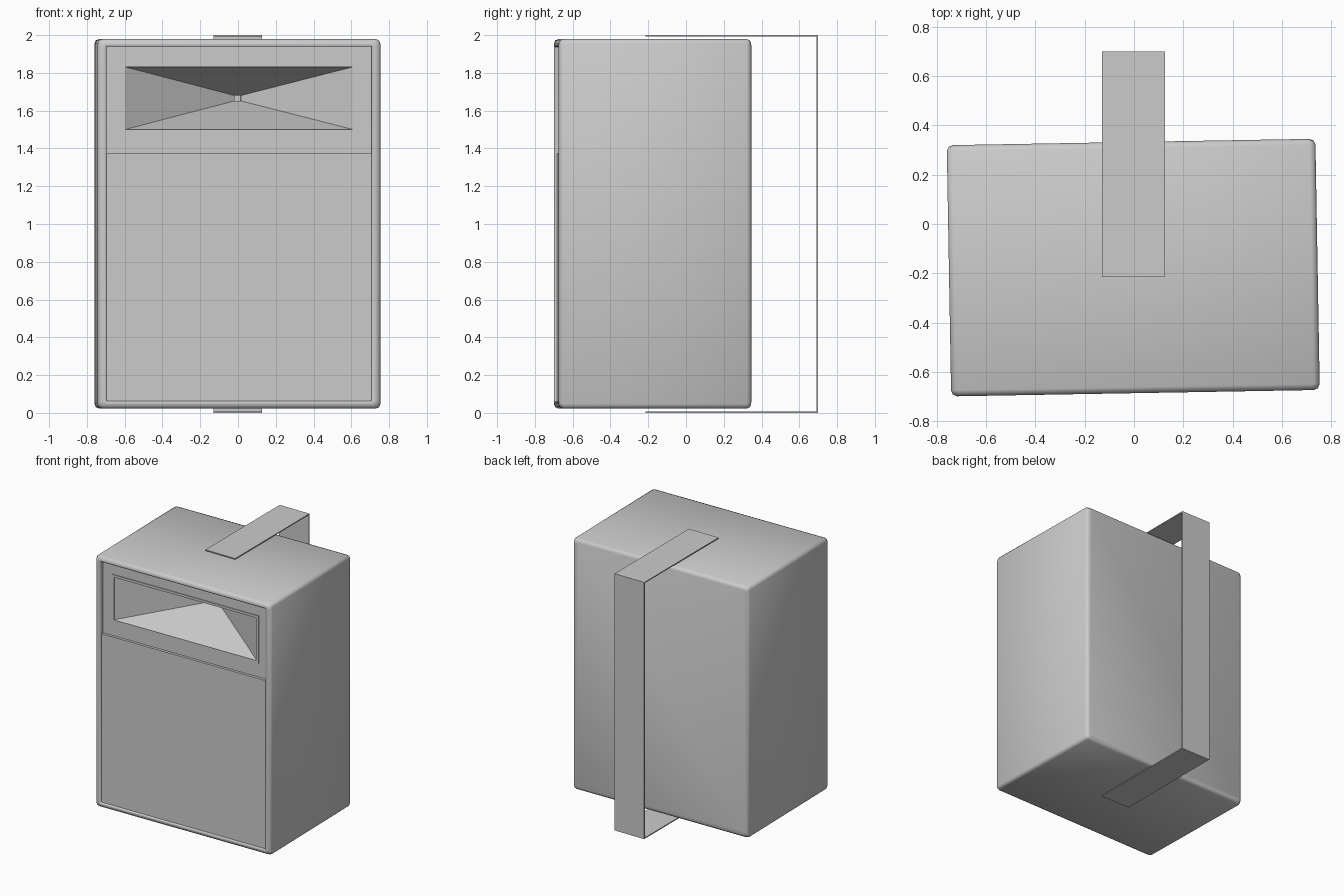
import bpy, bmesh, math
from mathutils import Matrix

if "Cube" in bpy.data.objects:
    bpy.data.objects.remove(bpy.data.objects["Cube"])

# The cabinet is turned by one degree inside its straight bracket
PIVOT = Matrix.Translation((-0.003, -0.177, 0)) @ Matrix.Rotation(math.radians(1.0), 4, 'Z')
FRONT = -0.51


def ring(hx, z0, z1, y, r=0.0, seg=2):
    """Rectangle loop in the xz plane, counter-clockwise from the front."""
    if r == 0:
        return [(-hx, y, z0), (hx, y, z0), (hx, y, z1), (-hx, y, z1)]
    pts = []
    for cx, cz, start in ((-hx + r, z0 + r, 180), (hx - r, z0 + r, 270),
                          (hx - r, z1 - r, 0), (-hx + r, z1 - r, 90)):
        for i in range(seg + 1):
            a = math.radians(start + 90 * i / seg)
            pts.append((cx + r * math.cos(a), y, cz + r * math.sin(a)))
    return pts


def loft(name, rings, start_cap=False, end_cap=False, smooth=None, matrix=PIVOT):
    bm = bmesh.new()
    loops = [[bm.verts.new(p) for p in r] for r in rings]
    n = len(loops[0])
    for a, b in zip(loops, loops[1:]):
        for i in range(n):
            j = (i + 1) % n
            bm.faces.new((a[i], a[j], b[j], b[i]))
    if start_cap:
        bm.faces.new(loops[0][::-1])
    if end_cap:
        bm.faces.new(loops[-1])
    bm.transform(matrix)
    mesh = bpy.data.meshes.new(name)
    bm.to_mesh(mesh)
    bm.free()
    obj = bpy.data.objects.new(name, mesh)
    bpy.context.collection.objects.link(obj)
    if smooth:
        bpy.ops.object.select_all(action='DESELECT')
        obj.select_set(True)
        bpy.context.view_layer.objects.active = obj
        bpy.ops.object.shade_smooth_by_angle(angle=math.radians(smooth))
    return obj


# Cabinet shell: softened back edges, sides, rounded front rim, recess wall
HX, Z0, Z1, B = 0.7485, 0.023, 1.979, 0.024


def outer(inset, y):
    return ring(HX - inset, Z0 + inset, Z1 - inset, y, B)


loft("cabinet", [
    outer(B, 0.51), outer(B * 0.3, 0.51 - B * 0.3), outer(0, 0.51 - B),
    outer(0, FRONT + B), outer(B * 0.3, FRONT + B * 0.3), outer(B, FRONT),
    ring(0.706, 0.058, 1.943, FRONT, 0.004),
    ring(0.702, 0.062, 1.939, FRONT + 0.005, 0.004),
    ring(0.702, 0.062, 1.939, FRONT + 0.036, 0.004)],
    start_cap=True, smooth=50)

# Recessed baffle running into the flared horn and its small throat
loft("baffle_and_horn", [
    ring(0.703, 0.061, 1.94, FRONT + 0.035),
    ring(0.605, 1.50, 1.832, FRONT + 0.035),
    ring(0.016, 1.652, 1.68, FRONT + 0.42),
    ring(0.016, 1.652, 1.68, FRONT + 0.45)], end_cap=True)

# Thin flange around the horn mouth
loft("horn_flange", [
    ring(0.624, 1.481, 1.851, FRONT + 0.035),
    ring(0.624, 1.481, 1.851, FRONT + 0.029),
    ring(0.605, 1.50, 1.832, FRONT + 0.029),
    ring(0.605, 1.50, 1.832, FRONT + 0.035)])

# Lower grille panel standing proud of the baffle
loft("grille", [
    ring(0.702, 0.062, 1.373, FRONT + 0.035),
    ring(0.702, 0.062, 1.373, FRONT + 0.014)], end_cap=True)

# Wall bracket: a thin C-shaped strap, extruded across x
T, YF, YB = 0.008, -0.215, 0.70
profile = [(YF, 0), (YB, 0), (YB, 2), (YF, 2), (YF, 2 - T),
           (YB - T, 2 - T), (YB - T, T), (YF, T)]
bm = bmesh.new()
face = bm.faces.new([bm.verts.new((-0.13, y, z)) for y, z in profile])
ext = bmesh.ops.extrude_face_region(bm, geom=[face])
bmesh.ops.translate(bm, vec=(0.256, 0, 0),
                    verts=[g for g in ext["geom"] if isinstance(g, bmesh.types.BMVert)])
bmesh.ops.recalc_face_normals(bm, faces=bm.faces)
mesh = bpy.data.meshes.new("mounting_bracket")
bm.to_mesh(mesh)
bm.free()
bpy.context.collection.objects.link(bpy.data.objects.new("mounting_bracket", mesh))
